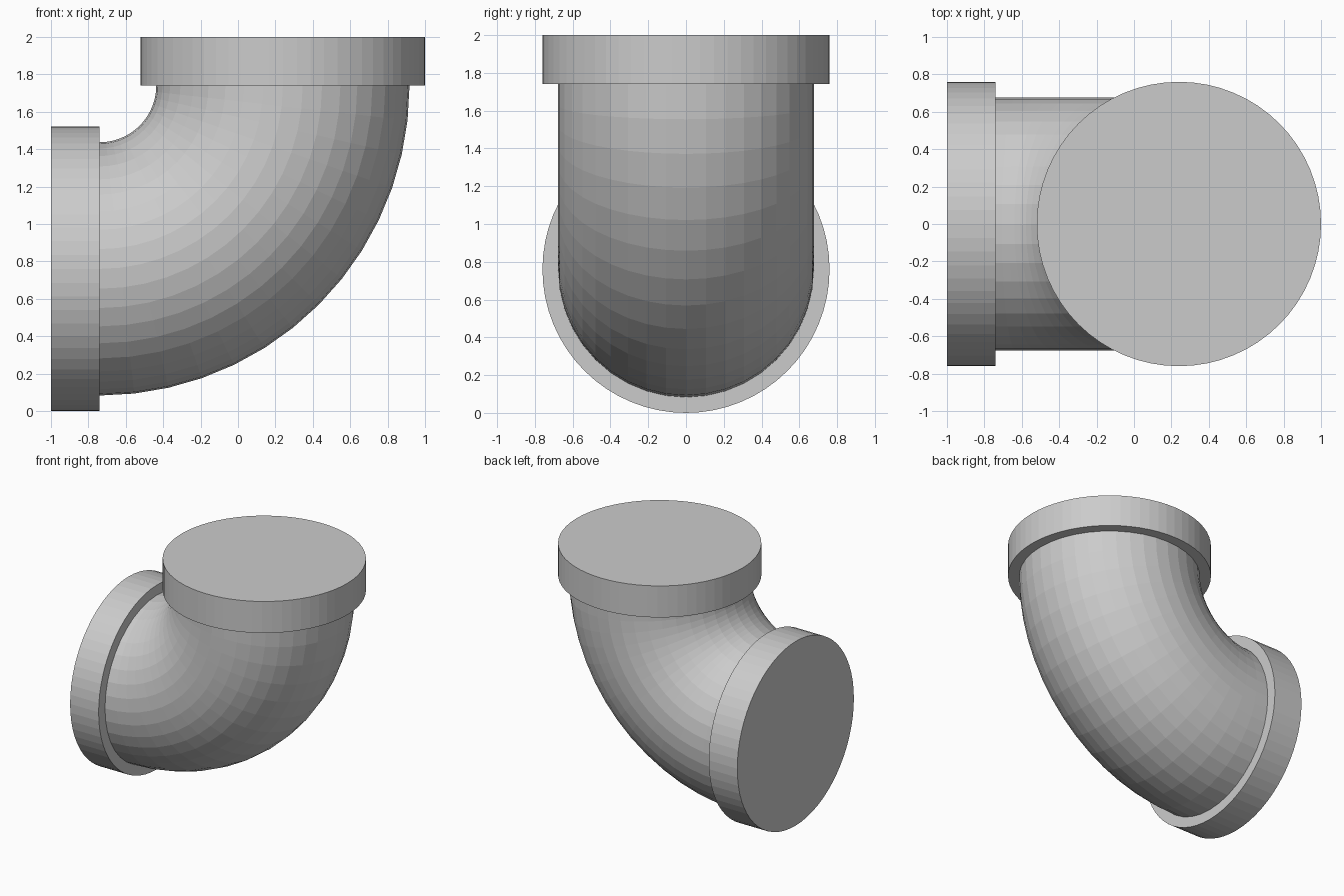
import bpy, bmesh
from math import pi
from mathutils import Matrix, Vector

cube = bpy.data.objects.get("Cube")
if cube:
    bpy.data.objects.remove(cube, do_unlink=True)

FLANGE_R, FLANGE_DEPTH = 0.76, 0.26
PIPE_R = 0.677
BEND_CENTRE = Vector((-0.74, 0, 1.74))
BEND_R = 0.98

grey = bpy.data.materials.new("plain_grey")
grey.use_nodes = True
colour = (0.6, 0.6, 0.6, 1)
grey.diffuse_color = colour
grey.node_tree.nodes["Principled BSDF"].inputs["Base Color"].default_value = colour


def add_object(name, bm):
    bmesh.ops.recalc_face_normals(bm, faces=bm.faces)
    mesh = bpy.data.meshes.new(name)
    bm.to_mesh(mesh)
    bm.free()
    mesh.materials.append(grey)
    obj = bpy.data.objects.new(name, mesh)
    bpy.context.collection.objects.link(obj)
    return obj


def flange(name, centre, rotation):
    bm = bmesh.new()
    bmesh.ops.create_cone(bm, cap_ends=True, segments=64, radius1=FLANGE_R,
                          radius2=FLANGE_R, depth=FLANGE_DEPTH,
                          matrix=Matrix.Translation(centre) @ rotation)
    return add_object(name, bm)


# End collars
half = FLANGE_DEPTH / 2
flange("top_collar", BEND_CENTRE + Vector((BEND_R, 0, half)), Matrix.Identity(4))
flange("side_collar", BEND_CENTRE + Vector((-half, 0, -BEND_R)),
       Matrix.Rotation(pi / 2, 4, "Y"))

# Quarter-turn pipe: a ring swept from the top collar down to the side collar
bm = bmesh.new()
ring = bmesh.ops.create_circle(
    bm, segments=40, radius=PIPE_R,
    matrix=Matrix.Translation(BEND_CENTRE + Vector((BEND_R, 0, 0))))
bmesh.ops.spin(bm, geom=ring["verts"] + bm.edges[:], cent=BEND_CENTRE,
               axis=(0, 1, 0), angle=pi / 2, steps=14)
add_object("elbow_pipe", bm)
